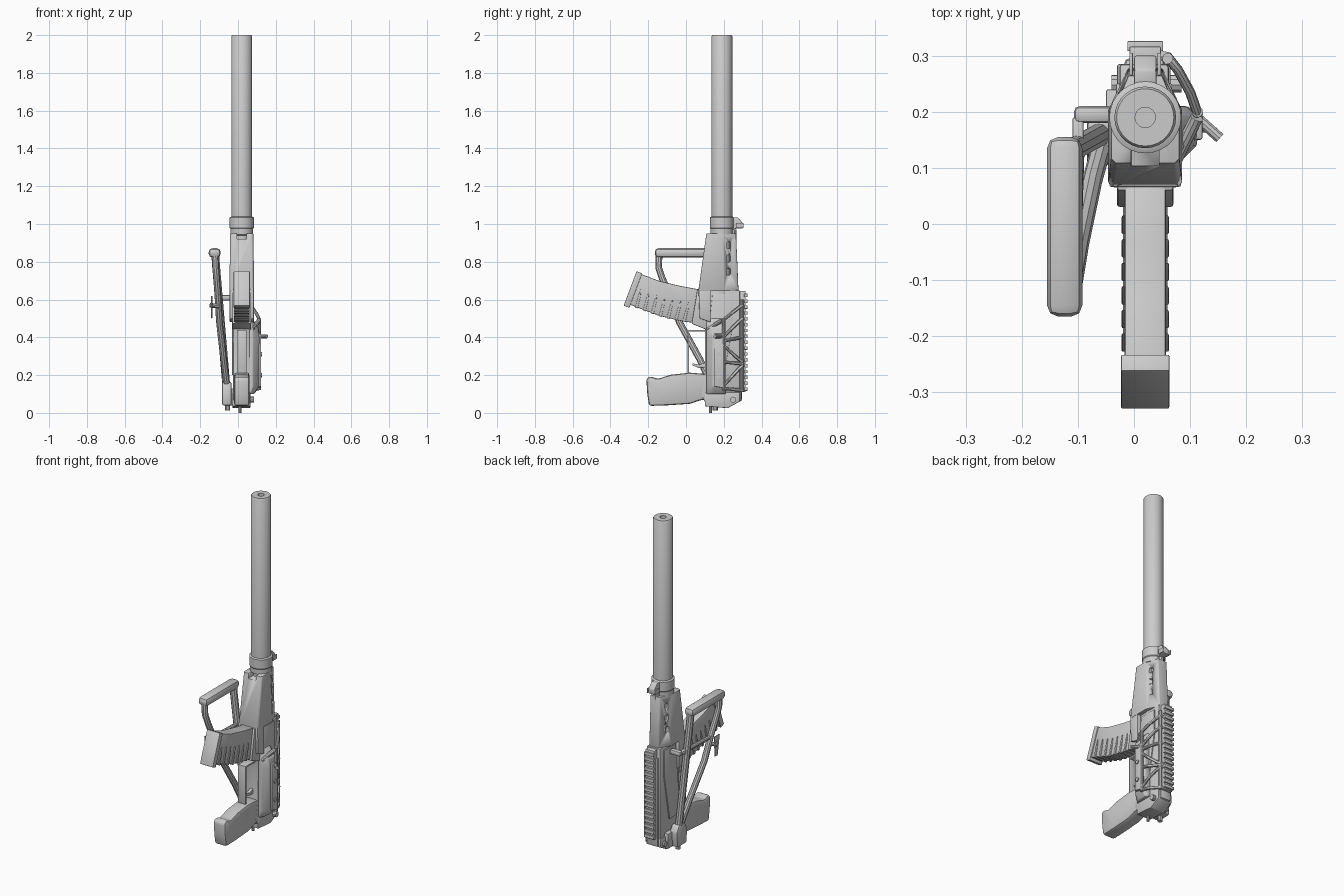
import bpy, bmesh, math
from mathutils import Vector

CX, CY = 0.02, 0.19   # bore axis


def finish(name, bm, bevel=0, smooth=True):
    bmesh.ops.recalc_face_normals(bm, faces=bm.faces[:])
    me = bpy.data.meshes.new(name)
    bm.to_mesh(me)
    bm.free()
    ob = bpy.data.objects.new(name, me)
    bpy.context.collection.objects.link(ob)
    bpy.context.view_layer.objects.active = ob
    for o in bpy.context.selected_objects:
        o.select_set(False)
    ob.select_set(True)
    if bevel:
        m = ob.modifiers.new("bevel", 'BEVEL')
        m.width, m.segments, m.limit_method = bevel, 2, 'ANGLE'
        bpy.ops.object.modifier_apply(modifier=m.name)
    if smooth:
        bpy.ops.object.shade_smooth_by_angle(angle=math.radians(35))
    return ob


def loft(name, rings, bevel=0, closed=False):
    bm = bmesh.new()
    rows = [[bm.verts.new(p) for p in r] for r in rings]
    n = len(rows[0])
    for a, b in zip(rows, rows[1:] + (rows[:1] if closed else [])):
        for i in range(n):
            bm.faces.new((a[i], a[(i + 1) % n], b[(i + 1) % n], b[i]))
    if not closed:
        bm.faces.new(rows[0])
        bm.faces.new(rows[-1])
    return finish(name, bm, bevel)


def box(name, x, y, z, bevel=0.004):
    ring = [(x[0], y[0]), (x[1], y[0]), (x[1], y[1]), (x[0], y[1])]
    return loft(name, [[(a, b, h) for a, b in ring] for h in z], bevel)


def side(name, pts, x0, x1, bevel=0.004):
    """Profile in (y, z), extruded along x."""
    return loft(name, [[(x, y, z) for y, z in pts] for x in (x0, x1)], bevel)


def lathe(name, prof, cx=CX, cy=CY, n=28):
    return loft(name, [[(cx + r * math.cos(2 * math.pi * i / n), cy + r * math.sin(2 * math.pi * i / n), z)
                        for i in range(n)] for r, z in prof])


def tube(name, pts, r, n=10):
    pts = [Vector(p) for p in pts]
    rings, u = [], None
    for i, p in enumerate(pts):
        d = (pts[min(i + 1, len(pts) - 1)] - pts[max(i - 1, 0)]).normalized()
        if u is None:
            u = d.orthogonal()
        u = (u - d * u.dot(d)).normalized()
        v = d.cross(u)
        rings.append([p + r * (math.cos(t) * u + math.sin(t) * v)
                      for t in (2 * math.pi * (k + 0.5) / n for k in range(n))])
    return loft(name, rings)


def cut(ob, cutter):
    m = ob.modifiers.new("cut", 'BOOLEAN')
    m.operation, m.object, m.solver = 'DIFFERENCE', cutter, 'EXACT'
    bpy.context.view_layer.objects.active = ob
    bpy.ops.object.modifier_apply(modifier=m.name)
    bpy.data.objects.remove(cutter)


# Suppressor with bore, collar and inner barrel
lathe("suppressor", [(0.05, 1.0), (0.055, 1.0), (0.055, 1.994), (0.051, 2.0), (0.018, 2.0), (0.018, 1.85)])
lathe("collar", [(0.05, 0.94), (0.06, 0.945), (0.06, 0.975), (0.064, 0.98), (0.064, 1.035), (0.055, 1.04)])
lathe("barrel", [(0.045, 0.6), (0.045, 0.96)], n=20)

# Front sight on the collar
side("front_sight", [(0.245, 0.97), (0.265, 0.975), (0.3, 0.975), (0.3, 1.005), (0.275, 1.035), (0.245, 1.035)], 0.0, 0.04)
for x in (-0.008, 0.042):
    box("sight_ear", (x, x + 0.006), (0.265, 0.305), (0.978, 1.005), 0.001)


# Tapered octagonal handguard
def section(w, y0, y1, z, c=0.03):
    return [(CX - w + 0.008, y0, z), (CX + w - 0.008, y0, z), (CX + w, y0 + 0.008, z), (CX + w, y1 - 0.075, z),
            (CX + c, y1, z), (CX - c, y1, z), (CX - w, y1 - 0.075, z), (CX - w, y0 + 0.008, z)]


guard = loft("handguard", [section(0.066, 0.065, 0.278, 0.645), section(0.061, 0.108, 0.265, 0.95)], 0.003)
for z in (0.73, 0.8, 0.87):
    cut(guard, box("slot_cutter", (-0.1, 0.15), (0.215, 0.235), (z, z + 0.035), 0.006))
cut(guard, box("notch_cutter", (-0.005, 0.045), (0.05, 0.16), (0.92, 0.97), 0.003))
tube("gas_tube", [(CX, 0.25, 0.6), (CX, 0.25, 0.97)], 0.017)

# Receiver body, seam band and rear block
side("receiver", [(0.1, 0.2), (0.1, 0.48), (0.075, 0.49), (0.072, 0.65), (0.285, 0.65), (0.285, 0.07),
                  (0.25, 0.045), (0.11, 0.045), (0.08, 0.09)], -0.026, 0.062, 0.006)
box("receiver_cover", (-0.018, 0.056), (0.2, 0.296), (0.06, 0.6), 0.012)
side("rear_block", [(0.1, 0.035), (0.22, 0.025), (0.285, 0.06), (0.285, 0.11), (0.1, 0.11)], -0.03, 0.065)
tube("rear_pin", [(0.01, 0.13, 0.0), (0.01, 0.13, 0.05)], 0.008)
tube("rear_cross_pin", [(-0.04, 0.25, 0.07), (0.085, 0.25, 0.07)], 0.016)
side("magazine_well", [(0.03, 0.472), (0.11, 0.44), (0.11, 0.65), (0.06, 0.655)], -0.03, 0.07)
side("magwell_lip", [(0.072, 0.5), (0.13, 0.48), (0.13, 0.655), (0.066, 0.66)], -0.044, 0.084)
for x in (-0.032, 0.06):
    side("receiver_side_plate", [(0.11, 0.2), (0.2, 0.2), (0.25, 0.47), (0.25, 0.63), (0.14, 0.63), (0.12, 0.44)], x, x + 0.008, 0.002)

# Top rail with teeth
box("rail_base", (-0.008, 0.048), (0.28, 0.316), (0.11, 0.645), 0.002)
for i in range(17):
    z = 0.117 + i * 0.031
    side("rail_tooth", [(0.308, z), (0.326, z), (0.326, z + 0.018), (0.308, z + 0.018)], -0.012, 0.052, 0.002)

# Curved magazine with ribs and floor plate
side("magazine", [(-0.315, 0.58), (-0.14, 0.513), (-0.02, 0.485), (0.05, 0.475), (0.09, 0.65), (-0.03, 0.672),
                  (-0.14, 0.698), (-0.25, 0.74)], -0.017, 0.057, 0.005)
side("magazine_floor", [(-0.33, 0.568), (-0.3, 0.556), (-0.232, 0.738), (-0.262, 0.75)], -0.023, 0.063, 0.003)
for i in range(7):
    y = -0.27 + i * 0.042
    z = 0.558 - 0.36 * (y + 0.27) + 0.45 * max(0, y + 0.14) * 0.35
    side("magazine_rib", [(y, z), (y + 0.014, z - 0.006), (y + 0.03, z + 0.06), (y + 0.033, z + 0.1),
                          (y + 0.02, z + 0.07)], -0.022, 0.062, 0.002)

# Pistol grip
side("pistol_grip", [(-0.195, 0.037), (-0.1, 0.04), (0.02, 0.048), (0.07, 0.065), (0.12, 0.075), (0.12, 0.205),
                     (0.02, 0.213), (-0.08, 0.202), (-0.15, 0.18), (-0.19, 0.194), (-0.21, 0.18), (-0.205, 0.1)],
     -0.02, 0.06, 0.016)

# Trigger guard and trigger
side("trigger_guard", [(0.008, 0.2), (0.016, 0.2), (0.016, 0.43), (0.11, 0.43), (0.11, 0.44), (0.008, 0.44)], -0.005, 0.045, 0.002)
side("trigger", [(0.11, 0.27), (0.07, 0.255), (0.035, 0.262), (0.035, 0.25), (0.07, 0.238), (0.11, 0.24)], 0.01, 0.03, 0.002)

# Bolt housing and charging handle on the right side
plan = [(0.055, 0.108), (0.08, 0.108), (0.112, 0.14), (0.117, 0.195), (0.095, 0.21), (0.055, 0.21)]
loft("bolt_housing", [[(0.055 + (x - 0.055) * s, y, z) for x, y in plan]
                      for z, s in ((0.1, 0.5), (0.14, 0.95), (0.4, 1), (0.45, 0.9), (0.5, 0.25))], 0.006)
side("side_clamp", [(0.15, 0.14), (0.205, 0.13), (0.205, 0.42), (0.15, 0.42)], 0.1, 0.122)
for z in (0.2, 0.31):
    tube("clamp_screw", [(0.11, 0.175, z), (0.128, 0.175, z)], 0.012)
tube("charging_handle", [(0.1, 0.2, 0.405), (0.125, 0.178, 0.405), (0.153, 0.153, 0.405)], 0.01)

# Open truss mount: bent braces join the lower and upper bars
def brace(z0, z1, r=0.009):
    tube("mount_brace", [(0.114, 0.195, z0), (0.1, 0.235, z0 * 0.6 + z1 * 0.4),
                         (0.078, 0.275, z0 * 0.2 + z1 * 0.8), (0.06, 0.298, z1), (0.035, 0.302, z1)], r)


for z0, z1 in ((0.13, 0.12), (0.14, 0.25), (0.27, 0.26), (0.36, 0.27), (0.38, 0.4), (0.4, 0.5), (0.49, 0.57)):
    brace(z0, z1)
tube("mount_lower_bar", [(0.113, 0.2, 0.12), (0.113, 0.2, 0.5)], 0.01)
tube("mount_upper_bar", [(0.06, 0.295, 0.11), (0.06, 0.295, 0.6)], 0.01)
tube("mount_front_arm", [(0.075, 0.115, 0.445), (0.112, 0.19, 0.49)], 0.012)

# Folded stock on the left side
box("butt_plate", (-0.155, -0.092), (-0.165, 0.155), (0.822, 0.872), 0.02)
tube("stock_upper_strut", [(-0.12, 0.125, 0.85), (-0.118, 0.128, 0.8), (-0.06, 0.16, 0.12)], 0.021)
tube("stock_lower_strut", [(-0.122, -0.142, 0.85), (-0.118, -0.145, 0.77), (-0.113, -0.125, 0.71), (-0.107, -0.09, 0.63),
                           (-0.098, -0.035, 0.48), (-0.075, 0.075, 0.28), (-0.06, 0.13, 0.16)], 0.018)
tube("stock_crossbar", [(-0.107, -0.09, 0.61), (-0.1, 0.135, 0.61)], 0.012)
side("stock_cheek_plate", [(-0.1, 0.5), (-0.075, 0.5), (-0.07, 0.62), (-0.12, 0.62)], -0.142, -0.136, 0.002)
tube("cheek_plate_peg", [(-0.148, -0.09, 0.57), (-0.1, -0.08, 0.565)], 0.012)
box("stock_latch", (-0.107, -0.035), (0.18, 0.21), (0.595, 0.625), 0.01)
side("stock_latch_arm", [(0.12, 0.595), (0.19, 0.6), (0.19, 0.62), (0.12, 0.625)], -0.11, -0.09)

# Stock hinge
side("stock_hinge", [(0.11, 0.04), (0.2, 0.04), (0.205, 0.13), (0.185, 0.165), (0.125, 0.165), (0.105, 0.12)], -0.084, -0.035, 0.008)
tube("hinge_pin", [(-0.055, 0.155, 0.012), (-0.055, 0.155, 0.17)], 0.014)
box("hinge_bridge", (-0.05, -0.02), (0.12, 0.24), (0.04, 0.13))
